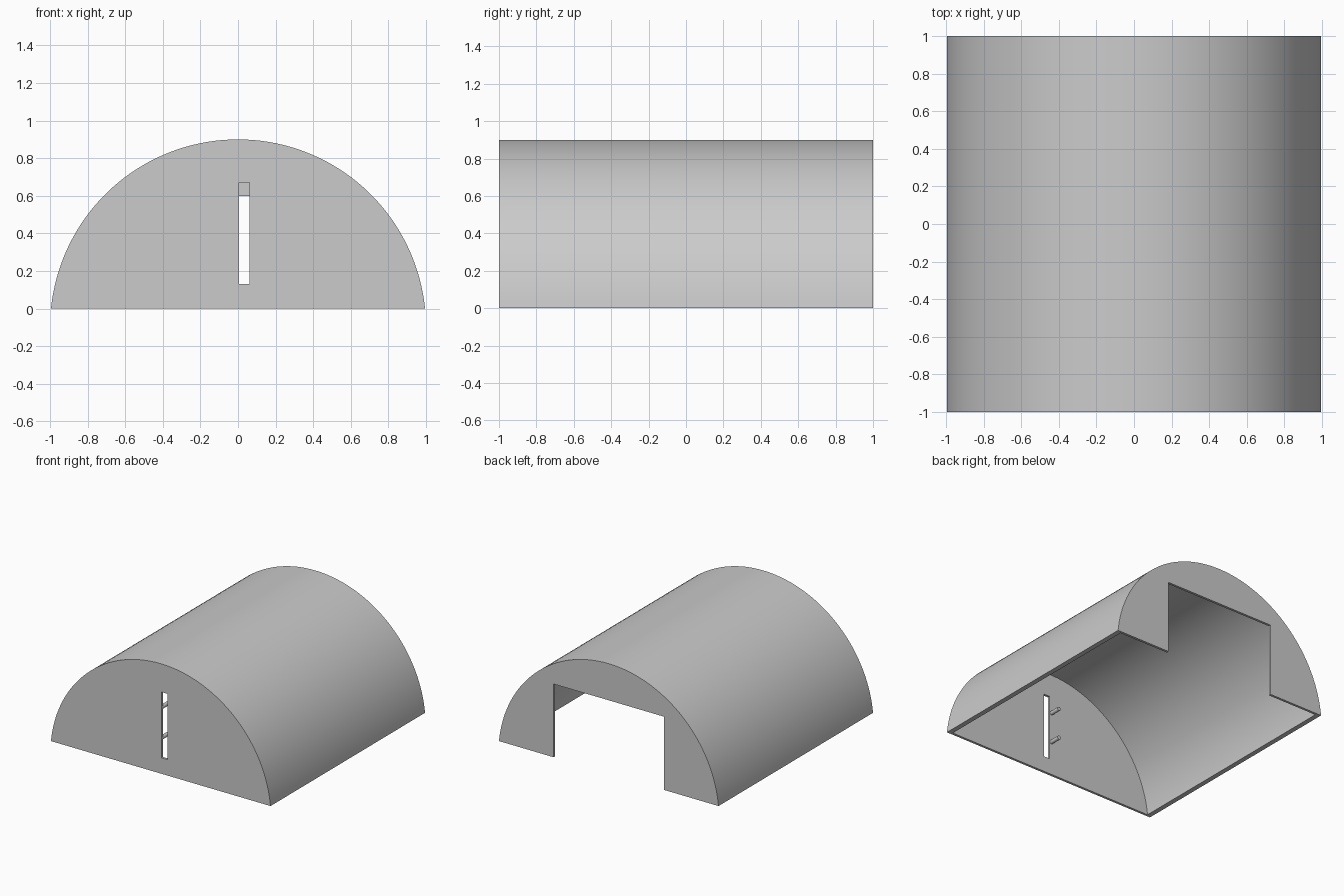
import bpy, bmesh, math
from mathutils import Matrix, Vector

cube = bpy.data.objects.get("Cube")
if cube:
    bpy.data.objects.remove(cube, do_unlink=True)

HALF, HEIGHT = 0.995, 0.9              # arch half width and height
ROOF, WALL = 0.04, 0.02                # roof and end wall thickness
RADIUS = (HALF ** 2 + HEIGHT ** 2) / (2 * HEIGHT)
CENTRE = HEIGHT - RADIUS

grey = bpy.data.materials.new("plain grey")
grey.use_nodes = True
grey.diffuse_color = (0.6, 0.6, 0.6, 1)
grey.node_tree.nodes["Principled BSDF"].inputs["Base Color"].default_value = (0.6, 0.6, 0.6, 1)


def add_object(name, bm):
    bmesh.ops.recalc_face_normals(bm, faces=bm.faces)
    mesh = bpy.data.meshes.new(name)
    bm.to_mesh(mesh)
    bm.free()
    mesh.materials.append(grey)
    obj = bpy.data.objects.new(name, mesh)
    bpy.context.collection.objects.link(obj)
    return obj


def arch(name, radius, base, y0, y1, steps=72):
    """Circular segment above z = base, extruded along y."""
    start = math.asin((base - CENTRE) / radius)
    sweep = math.pi - 2 * start
    bm = bmesh.new()
    ring = []
    for i in range(steps + 1):
        a = start + sweep * i / steps
        ring.append(bm.verts.new((radius * math.cos(a), y0, CENTRE + radius * math.sin(a))))
    face = bm.faces.new(ring)
    new = bmesh.ops.extrude_face_region(bm, geom=[face])["geom"]
    bmesh.ops.translate(bm, vec=(0, y1 - y0, 0),
                        verts=[v for v in new if isinstance(v, bmesh.types.BMVert)])
    return add_object(name, bm)


def box(name, low, high):
    low, high = Vector(low), Vector(high)
    bm = bmesh.new()
    bmesh.ops.create_cube(bm, size=1, matrix=Matrix.Translation((low + high) / 2)
                          @ Matrix.Diagonal((*(high - low), 1)))
    return add_object(name, bm)


def smooth(obj):
    bpy.ops.object.select_all(action="DESELECT")
    obj.select_set(True)
    bpy.context.view_layer.objects.active = obj
    bpy.ops.object.shade_smooth_by_angle(angle=math.radians(30))


def cut(obj, cutter):
    cutter.hide_render = True
    mod = obj.modifiers.new("cut", "BOOLEAN")
    mod.operation, mod.solver, mod.object = "DIFFERENCE", "EXACT", cutter
    bpy.context.view_layer.objects.active = obj
    bpy.ops.object.modifier_apply(modifier=mod.name)
    bpy.data.objects.remove(cutter, do_unlink=True)


# Arched shelter: hollow and open below, with end walls
shelter = arch("arched_shelter", RADIUS, 0, -1, 1)
cut(shelter, arch("hollow_cutter", RADIUS - ROOF, -0.05, -1 + WALL, 1 - WALL))

# Wide doorway in the back wall, narrow slot in the front wall
cut(shelter, box("doorway_cutter", (-0.5, 0.9, -0.1), (0.5, 1.1, 0.6)))
cut(shelter, box("slot_cutter", (0.005, -1.1, 0.13), (0.06, -0.9, 0.67)))
smooth(shelter)

# Two pegs inside the front wall, beside the slot
for name, z in (("lower_peg", 0.28), ("upper_peg", 0.53)):
    bm = bmesh.new()
    bmesh.ops.create_cone(bm, cap_ends=True, segments=20, radius1=0.016, radius2=0.016, depth=0.1,
                          matrix=Matrix.Translation((-0.013, -0.94, z))
                          @ Matrix.Rotation(math.pi / 2, 4, "X"))
    smooth(add_object(name, bm))
